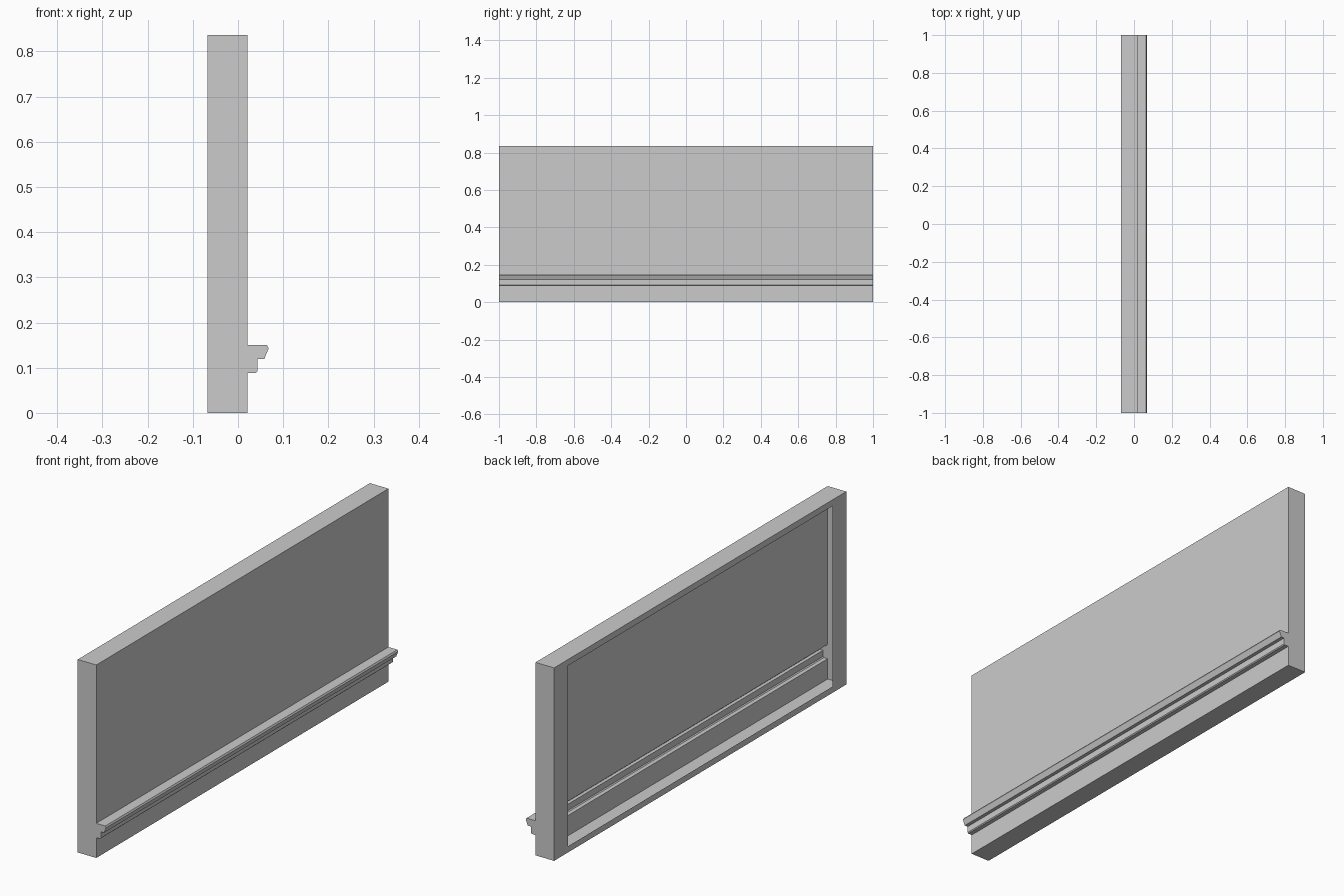
import bpy
import bmesh

cube = bpy.data.objects.get("Cube")
if cube:
    bpy.data.objects.remove(cube, do_unlink=True)

grey = bpy.data.materials.new("light_grey")
grey.use_nodes = True
colour = (0.6, 0.6, 0.6, 1)
grey.diffuse_color = colour
grey.node_tree.nodes["Principled BSDF"].inputs["Base Color"].default_value = colour

BACK, FRONT, TOP = -0.068, 0.021, 0.836
HALF_LENGTH = 1.0
RIM_SIDE, RIM_EDGE = 0.094, 0.038

# Outline of the wall with a stepped moulding near its foot
profile = [
    (BACK, 0), (FRONT, 0), (FRONT, 0.088),
    (0.039, 0.088), (0.043, 0.092), (0.043, 0.119),
    (0.058, 0.119), (0.068, 0.143), (0.064, 0.15),
    (FRONT, 0.15), (FRONT, TOP), (BACK, TOP),
]

# Hollow shell, swept along y
bm = bmesh.new()
end = bm.faces.new([bm.verts.new((x, -HALF_LENGTH, z)) for x, z in profile])
swept = bmesh.ops.extrude_face_region(bm, geom=[end], use_keep_orig=True)
moved = [v for v in swept["geom"] if isinstance(v, bmesh.types.BMVert)]
bmesh.ops.translate(bm, verts=moved, vec=(0, 2 * HALF_LENGTH, 0))
bmesh.ops.recalc_face_normals(bm, faces=bm.faces)

# Opening in the back, leaving a thin rim around the hollow
back = min(bm.faces, key=lambda f: f.calc_center_median().x)
bmesh.ops.inset_individual(bm, faces=[back], thickness=RIM_EDGE)
for v in back.verts:
    v.co.y = (HALF_LENGTH - RIM_SIDE) * (1 if v.co.y > 0 else -1)
bmesh.ops.delete(bm, geom=[back], context='FACES_ONLY')

mesh = bpy.data.meshes.new("wall_panel")
bm.to_mesh(mesh)
bm.free()
mesh.materials.append(grey)
wall = bpy.data.objects.new("wall_panel", mesh)
bpy.context.collection.objects.link(wall)
